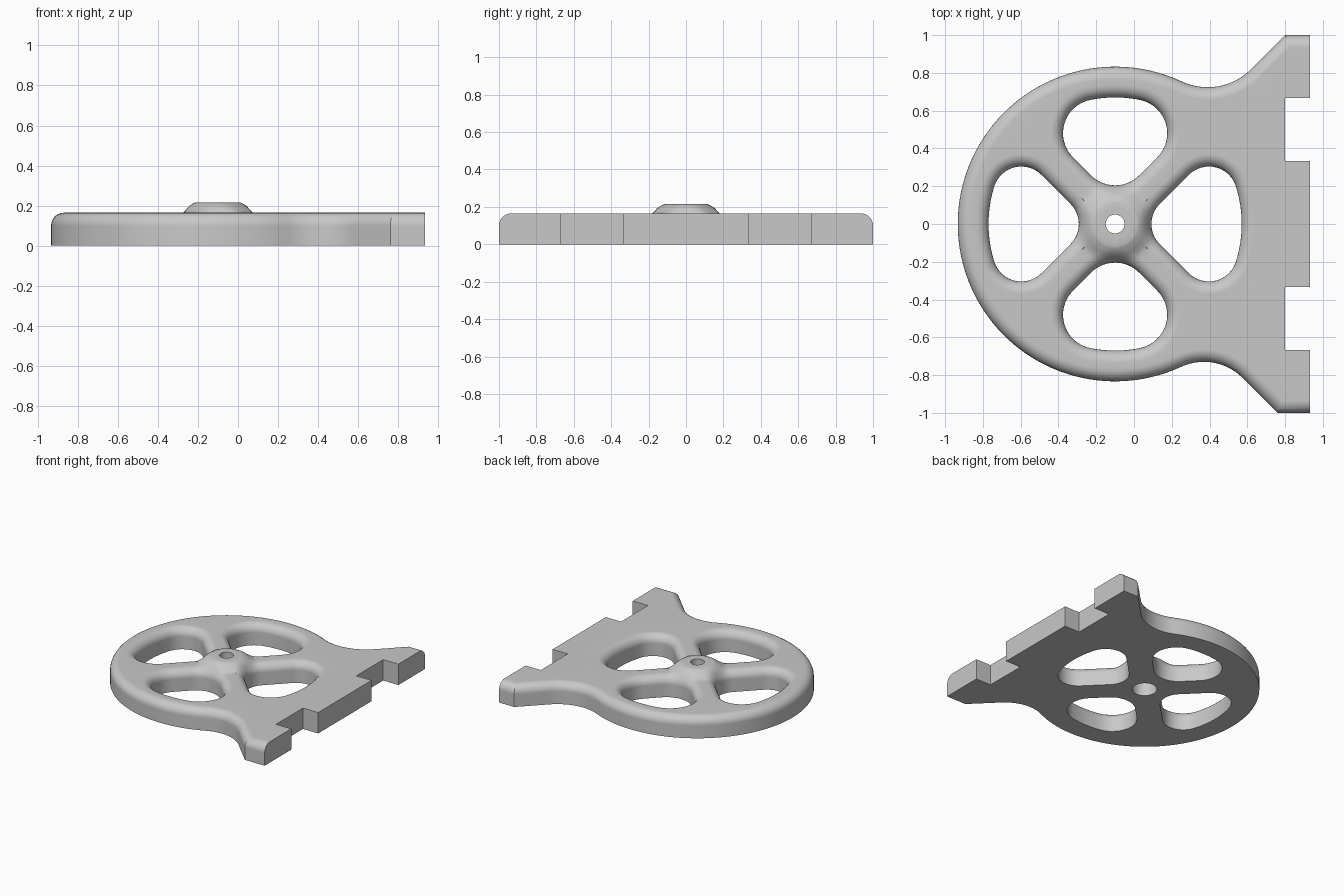
import bpy, bmesh
from math import pi, sin, cos, atan2, hypot, sqrt, asin
from mathutils import Vector
from mathutils.geometry import delaunay_2d_cdt

if "Cube" in bpy.data.objects:
    bpy.data.objects.remove(bpy.data.objects["Cube"])

HUB_X = -0.1          # wheel centre
WHEEL = 0.833         # wheel radius
EDGE = 0.933          # straight mounting edge
THICK = 0.165         # plate thickness
ROUND = 0.065         # rounding of the upper edges
STEPS = 7
HUB = [(0.115, 0.05), (0.15, 0.033), (0.18, 0.013), (0.21, 0.0)]


def arc(cx, cy, r, a, b, n):
    return [(cx + r * cos(a + (b - a) * i / n), cy + r * sin(a + (b - a) * i / n))
            for i in range(n + 1)]


def half_outline(cx, cy, o):
    """Rim, concave neck and flared foot on one side, inset by o."""
    a = atan2(cy, cx - HUB_X)
    r = hypot(cx - HUB_X, cy) - WHEEL
    c = cy - cx - sqrt(2) * r
    pts = arc(HUB_X, 0, WHEEL - o, pi, a, 48)
    pts += arc(cx, cy, r + o, a + pi, 1.75 * pi, 20)[1:]
    return pts + [(1 - c + (sqrt(2) - 1) * o, 1 - o), (EDGE, 1 - o)]


def outline(o):
    upper = half_outline(0.39, 1.05, o)
    lower = [(x, -y) for x, y in half_outline(0.37, 1.02, o)]
    notch = [(EDGE, 0.668), (0.8, 0.668), (0.8, 0.333), (EDGE, 0.333)]
    notch += [(x, -y) for x, y in reversed(notch)]
    return upper + notch + lower[:0:-1]


def window(turn, r, o):
    """Rounded wedge opening between two spokes, widened by o."""
    half, rim, r = 0.092 - o, 0.67 + o, r + o
    tip = sqrt(2) * (half + r)
    a = pi / 4 - asin((half + r) / (rim - r))
    cx, cy = (rim - r) * cos(a), (rim - r) * sin(a)
    pts = arc(tip, 0, r, 1.25 * pi, 0.75 * pi, 16)
    pts += arc(cx, cy, r, 0.75 * pi, a, 16)
    pts += arc(0, 0, rim, a, -a, 12)[1:-1]
    pts += arc(cx, -cy, r, -a, -0.75 * pi, 16)
    s, c = sin(turn), cos(turn)
    return [(HUB_X + x * c - y * s, x * s + y * c) for x, y in pts]


def circle(r, n=48):
    return arc(HUB_X, 0, r, 0, 2 * pi, n)[:-1]


def hub_height(x, y):
    r = hypot(x - HUB_X, y)
    if r <= HUB[0][0]:
        return HUB[0][1]
    for (r0, h0), (r1, h1) in zip(HUB, HUB[1:]):
        if r <= r1:
            return h0 + (h1 - h0) * (r - r0) / (r1 - r0)
    return 0.0


def lifted(pts, z):
    """Place points at z, raised towards the hub above the rounding start."""
    k = max(0, (z - THICK + ROUND) / ROUND)
    return [(x, y, z + k * hub_height(x, y)) for x, y in pts]


def inside(p, loop):
    """True when p lies within the closed loop."""
    odd = False
    for (x0, y0), (x1, y1) in zip(loop, loop[1:] + loop[:1]):
        if (y0 > p.y) != (y1 > p.y) and p.x < x0 + (p.y - y0) * (x1 - x0) / (y1 - y0):
            odd = not odd
    return odd


bm = bmesh.new()


def strip(rings):
    rows = [[bm.verts.new(p) for p in ring] for ring in rings]
    for a, b in zip(rows, rows[1:]):
        for i in range(len(a)):
            bm.faces.new((a[i - 1], a[i], b[i], b[i - 1]))


def fill(border, holes, z, extra=()):
    """Flat triangulated face within the border, leaving the holes open."""
    pts, edges = [], []
    for loop in [border] + holes:
        k, n = len(pts), len(loop)
        pts += loop
        edges += [(k + i, k + (i + 1) % n) for i in range(n)]
    pts += [p for p in extra if not any(inside(Vector(p), h) for h in holes)]
    out = delaunay_2d_cdt([Vector(p) for p in pts], edges, [], 1, 1e-6)
    flat = out[0]
    verts = [bm.verts.new(p) for p in lifted([tuple(v) for v in flat], z)]
    for f in out[2]:
        mid = sum((flat[i] for i in f), Vector((0, 0))) / len(f)
        if inside(mid, border) and not any(inside(mid, h) for h in holes):
            bm.faces.new([verts[i] for i in f])


# Side walls with a rounded upper edge
borders = [outline]
for i in range(4):
    borders.append(lambda o, i=i: window(i * pi / 2, 0.18 if i % 2 else 0.15, o))
for border in borders:
    rings = [lifted(border(0), 0)]
    for s in range(STEPS + 1):
        t = s / STEPS * pi / 2
        rings.append(lifted(border(ROUND * (1 - cos(t))), THICK - ROUND * (1 - sin(t))))
    strip(rings)

# Upper face with the raised hub, and flat underside
hub_points = [p for r in (0.08, 0.115, 0.13, 0.15, 0.165, 0.18, 0.195, 0.21)
              for p in circle(r)]
fill(outline(ROUND), [b(ROUND) for b in borders[1:]] + [circle(0.05)], THICK, hub_points)
fill(outline(0), [b(0) for b in borders[1:]] + [circle(0.09)], 0)

# Axle hole, wider from below
seat = 0.16
strip([[(x, y, z) for x, y in circle(r)] for r, z in
       ((0.05, THICK + HUB[0][1]), (0.05, seat), (0.09, seat), (0.09, 0))])

bmesh.ops.remove_doubles(bm, verts=bm.verts, dist=1e-4)
loose = [v for v in bm.verts if not v.link_faces]
bmesh.ops.delete(bm, geom=loose, context="VERTS")
bmesh.ops.recalc_face_normals(bm, faces=bm.faces)
mesh = bpy.data.meshes.new("spoked_bracket")
bm.to_mesh(mesh)
bm.free()
bracket = bpy.data.objects.new("spoked_bracket", mesh)
bpy.context.collection.objects.link(bracket)

# Plain grey material
grey = bpy.data.materials.new("plain_grey")
grey.use_nodes = True
colour = (0.58, 0.58, 0.58, 1)
grey.diffuse_color = colour
grey.node_tree.nodes["Principled BSDF"].inputs["Base Color"].default_value = colour
mesh.materials.append(grey)

# Smooth shading with crisp edges
bpy.ops.object.select_all(action="DESELECT")
bracket.select_set(True)
bpy.context.view_layer.objects.active = bracket
bpy.ops.object.shade_smooth_by_angle(angle=pi / 6)
weighted = bracket.modifiers.new("even_normals", "WEIGHTED_NORMAL")
weighted.keep_sharp = True
